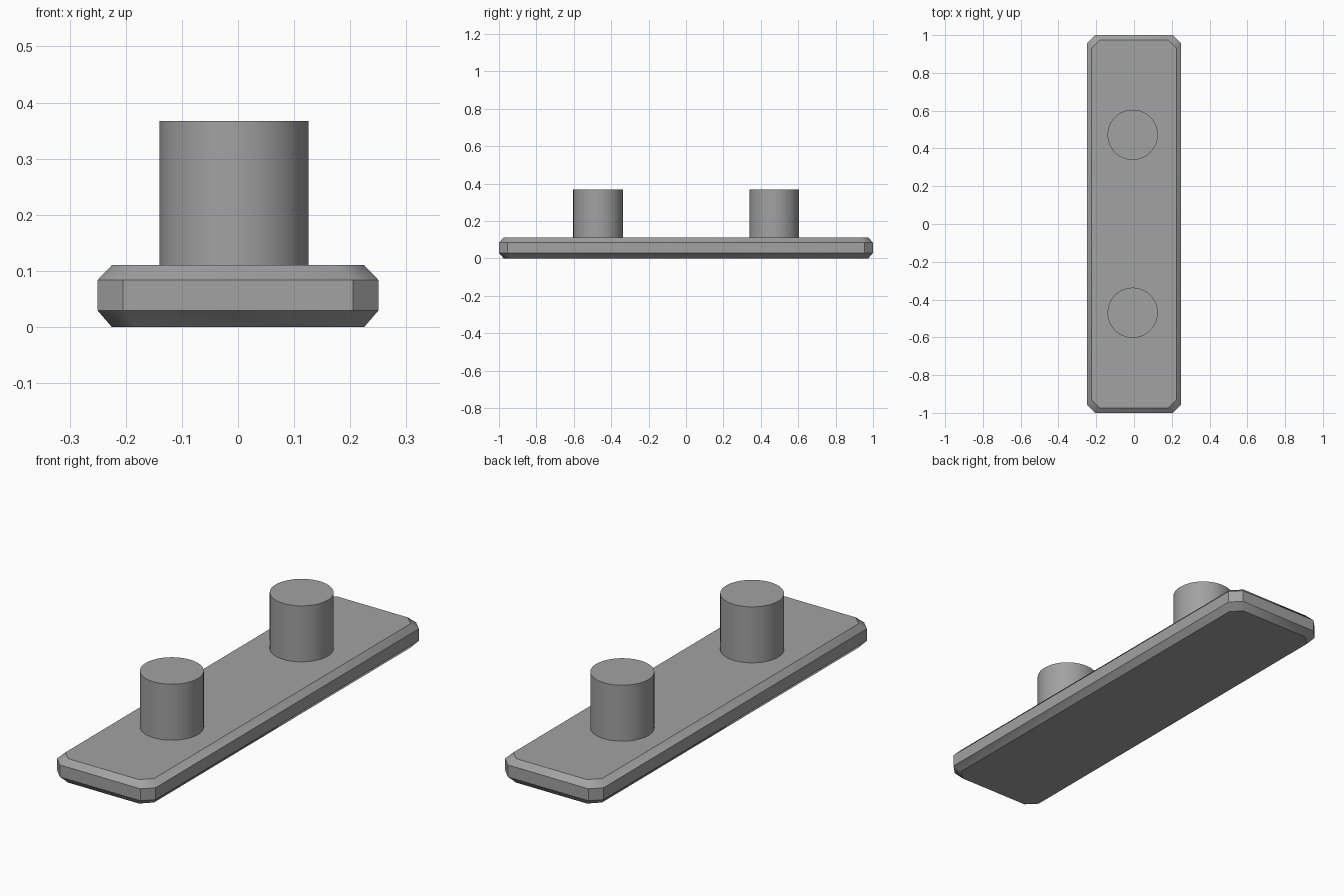
import bpy
import bmesh
from math import radians

cube = bpy.data.objects.get("Cube")
if cube:
    bpy.data.objects.remove(cube, do_unlink=True)

# Single plain grey
grey = bpy.data.materials.new("plain grey")
grey.use_nodes = True
colour = (0.36, 0.36, 0.36, 1)
grey.diffuse_color = colour
grey.node_tree.nodes["Principled BSDF"].inputs["Base Color"].default_value = colour


def finish(obj, angle):
    obj.data.materials.append(grey)
    bpy.ops.object.select_all(action="DESELECT")
    obj.select_set(True)
    bpy.context.view_layer.objects.active = obj
    bpy.ops.object.shade_smooth_by_angle(angle=radians(angle))


def octagon(inset):
    """Rectangle with cut corners, counter-clockwise."""
    x, y, cut = 0.25 - inset, 1.0 - inset, 0.045
    return [(x, cut - y), (x, y - cut), (x - cut, y), (cut - x, y),
            (-x, y - cut), (-x, cut - y), (cut - x, -y), (x - cut, -y)]


# Base plate: stacked outlines give chamfered top and bottom edges
bm = bmesh.new()
rings = [[bm.verts.new((x, y, z)) for x, y in octagon(inset)]
         for z, inset in ((0, 0.025), (0.029, 0), (0.084, 0), (0.11, 0.025))]
for low, high in zip(rings, rings[1:]):
    for i in range(8):
        j = (i + 1) % 8
        bm.faces.new((low[i], low[j], high[j], high[i]))
bm.faces.new(rings[0][::-1])
bm.faces.new(rings[-1])
mesh = bpy.data.meshes.new("base_plate")
bm.to_mesh(mesh)
bm.free()
plate = bpy.data.objects.new("base_plate", mesh)
bpy.context.collection.objects.link(plate)
finish(plate, 32.8)

# Two upright pegs, sunk slightly into the plate
bottom, top = 0.09, 0.367
for name, y in (("front_peg", -0.47), ("back_peg", 0.472)):
    bpy.ops.mesh.primitive_cylinder_add(vertices=64, radius=0.133, depth=top - bottom,
                                        location=(-0.007, y, (top + bottom) / 2))
    peg = bpy.context.object
    peg.name = name
    finish(peg, 30)
